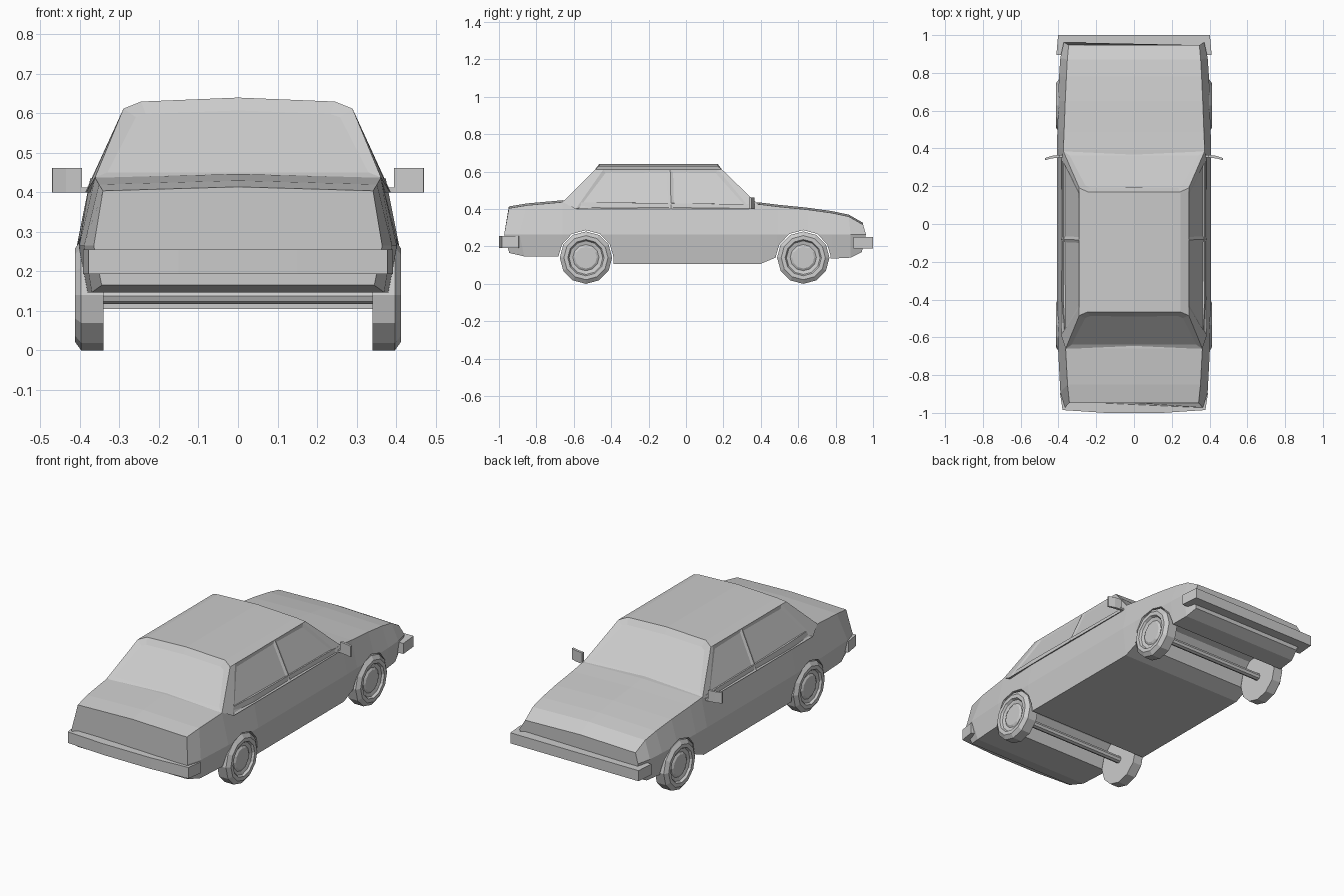
import bpy, bmesh
from math import sin, cos, pi, radians

if "Cube" in bpy.data.objects:
    bpy.data.objects.remove(bpy.data.objects["Cube"])


def make(name, bm):
    bmesh.ops.recalc_face_normals(bm, faces=bm.faces)
    me = bpy.data.meshes.new(name)
    bm.to_mesh(me)
    bm.free()
    ob = bpy.data.objects.new(name, me)
    bpy.context.collection.objects.link(ob)
    return ob


def loft(bm, rings, closed=True, caps=True):
    """Skin a list of point rings; returns side faces per span and the caps."""
    vs = [[bm.verts.new(p) for p in r] for r in rings]
    n = len(vs[0])
    spans = [[bm.faces.new((a[i], a[(i + 1) % n], b[(i + 1) % n], b[i]))
              for i in range(n if closed else n - 1)] for a, b in zip(vs, vs[1:])]
    ends = [bm.faces.new(vs[0]), bm.faces.new(vs[-1])] if caps else []
    return spans, ends


def mirrored(half):
    """Half section from bottom edge to centre top, made into a full ring."""
    return half + [(-x, y, z) for x, y, z in reversed(half) if x > 1e-6]


def prism(name, outline, axis, lo, hi):
    bm = bmesh.new()
    put = (lambda a, b, h: (h, a, b)) if axis == 'X' else (lambda a, b, h: (a, b, h))
    loft(bm, [[put(a, b, h) for a, b in outline] for h in (lo, hi)])
    return make(name, bm)


# Lower body: y bottom, y middle, y top, z bottom, z top, width middle, width top
stations = [
    (-.945, -.972, -.947, .165, .414, .365, .342),
    (-.865, -.89, -.85, .147, .430, .39, .352),
    (-.66, -.66, -.66, .147, .447, .402, .362),
    (-.40, -.40, -.40, .105, .445, .408, .374),
    (.395, .395, .395, .105, .435, .408, .374),
    (.49, .49, .49, .145, .423, .406, .370),
    (.65, .65, .65, .145, .407, .402, .364),
    (.78, .78, .78, .135, .389, .397, .358),
    (.88, .88, .87, .140, .370, .39, .353),
    (.94, .962, .947, .170, .326, .372, .346),
]
bm = bmesh.new()
loft(bm, [mirrored([(wm - .02, yb, zb), (wm, ym, .265), (wt, yt, zt - .01), (0, yt, zt)])
          for yb, ym, yt, zb, zt, wm, wt in stations])
body = make("lower_body", bm)

# Wheel arches cut through the full width
AXLES = (-.535, .627)
for yc in AXLES:
    arch = [(yc - .148, 0), (yc - .146, .15), (yc - .128, .21), (yc - .075, .267), (yc, .287),
            (yc + .075, .267), (yc + .128, .21), (yc + .146, .15), (yc + .148, 0)]
    cutter = prism("arch_cutter", arch, 'X', -.6, .6)
    cutter.hide_render = True
    mod = body.modifiers.new("arch", 'BOOLEAN')
    mod.operation, mod.solver, mod.object = 'DIFFERENCE', 'EXACT', cutter
    bpy.context.view_layer.objects.active = body
    bpy.ops.object.modifier_apply(modifier=mod.name)
    bpy.data.objects.remove(cutter)

# Cabin: y base, z base, width base, y roof
cabin = [(-.66, .438, .362, -.465), (-.59, .40, .385, -.425), (-.08, .40, .387, -.085),
         (.345, .40, .384, .15), (.385, .425, .374, .17)]
bm = bmesh.new()
rings = []
for yb, zb, wb, yr in cabin:
    ys = yr + (yb - yr) * .1
    rings.append(mirrored([(wb, yb, zb), (.29, ys, .612), (.245, yr, .63), (0, yr, .64)]))
spans, ends = loft(bm, rings)
side = [f for s in (spans[1], spans[2]) for f in (s[0], s[5])]
bmesh.ops.recalc_face_normals(bm, faces=bm.faces)
# Recessed glass panes
bmesh.ops.inset_individual(bm, faces=side, thickness=.022, depth=-.006)
bmesh.ops.inset_individual(bm, faces=ends, thickness=.04, depth=-.006)
make("cabin", bm)

# Bumpers wrapping the corners
def bumper(name, half, lo, hi):
    outer, inner = half
    ring = outer + [(-x, y) for x, y in reversed(outer)]
    ring += [(-x, y) for x, y in inner] + [(x, y) for x, y in reversed(inner)]
    prism(name, ring, 'Z', lo, hi)


bumper("rear_bumper", ([(.392, -.895), (.378, -.985), (.15, -1)], [(.36, -.89), (.345, -.945)]), .193, .256)
bumper("front_bumper", ([(.411, .895), (.402, 1)], [(.372, .895), (.365, .94)]), .19, .25)

# Twelve-sided wheels with dished hubs, and axles
profile = [(.341, .14), (.397, .14), (.413, .118), (.412, .097), (.400, .09), (.395, .07), (.402, .058)]
for label, yc in zip(("rear", "front"), AXLES):
    for sd, s in (("right", 1), ("left", -1)):
        bm = bmesh.new()
        loft(bm, [[(s * x, yc + r * sin(k * pi / 6), .14 - r * cos(k * pi / 6)) for k in range(12)]
                  for x, r in profile])
        make(f"{label}_{sd}_wheel", bm)
    prism(f"{label}_axle", [(yc + .02 * cos(k * pi / 4), .138 + .02 * sin(k * pi / 4))
                            for k in range(8)], 'X', -.345, .345)

# Door mirrors with short stalks
for sd, s in (("right", 1), ("left", -1)):
    head = [(s * .395, .352), (s * .435, .347), (s * .47, .338),
            (s * .471, .349), (s * .435, .361), (s * .395, .366)]
    prism(f"{sd}_mirror", head, 'Z', .40, .462)
    stalk = [(s * .37, .352), (s * .40, .352), (s * .40, .366), (s * .37, .366)]
    prism(f"{sd}_mirror_stalk", stalk, 'Z', .40, .412)
